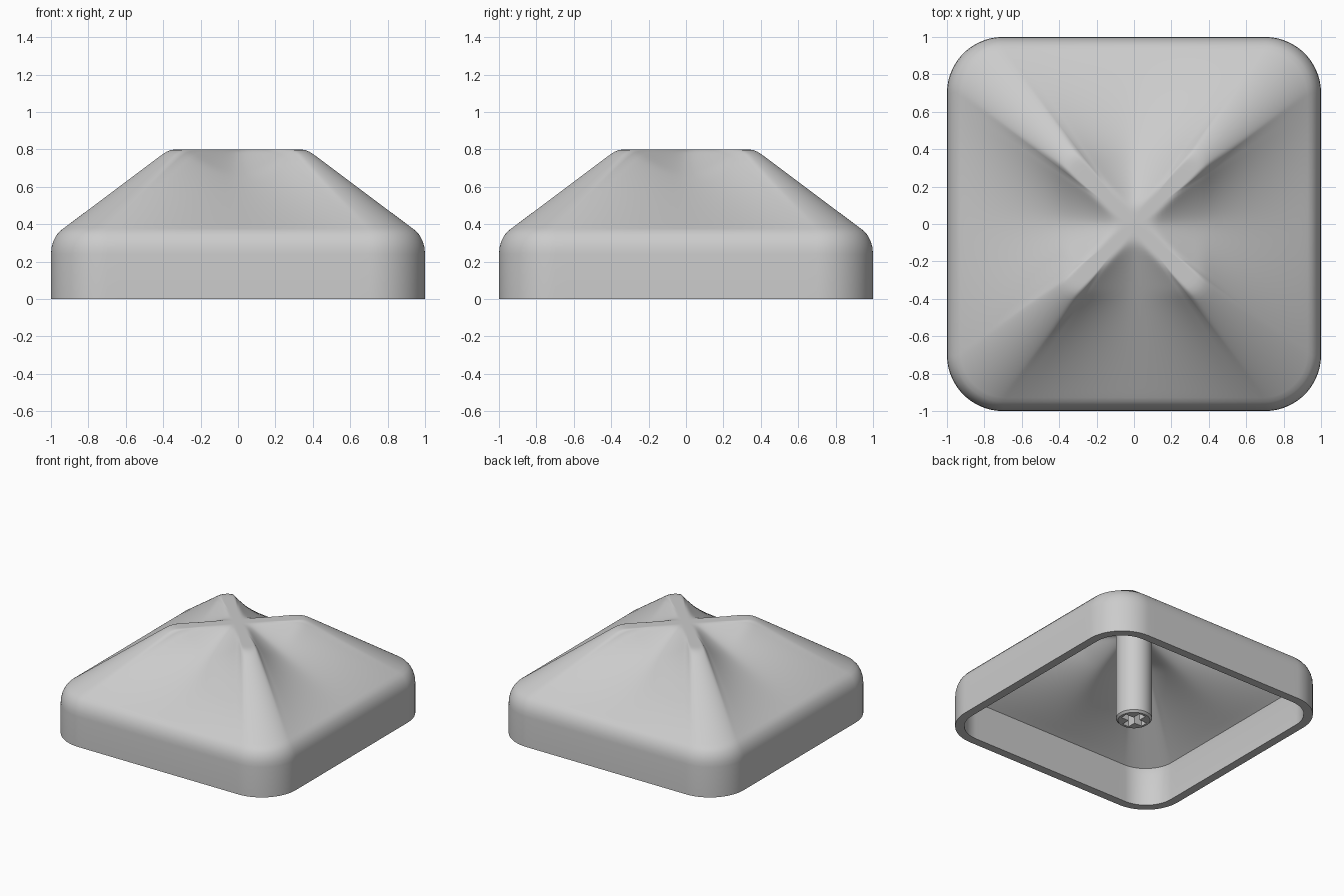
import bpy
import bmesh
import math
from mathutils import Vector

if "Cube" in bpy.data.objects:
    bpy.data.objects.remove(bpy.data.objects["Cube"])

grey = bpy.data.materials.new("light_grey")
grey.use_nodes = True
colour = (0.6, 0.6, 0.6, 1)
grey.diffuse_color = colour
grey.node_tree.nodes["Principled BSDF"].inputs["Base Color"].default_value = colour

SEG = 24                    # steps per corner arc and per straight side
TOP, EAVE = 0.8, 0.365      # ridge height and roof edge height
C0, R0 = 0.30, 0.07         # ridge end circle
C1, R1 = 0.70, 0.25         # roof corner circle


def outline(half, radius):
    """Rounded square, counter-clockwise, SEG steps per arc and side."""
    points = []
    c = half - radius
    for q in range(4):
        turn = q * math.pi / 2
        ca, sa = math.cos(turn), math.sin(turn)
        local = [(half, -c + 2 * c * i / SEG) for i in range(SEG)]
        for i in range(SEG):
            a = math.pi / 2 * i / SEG
            local.append((c + radius * math.cos(a), c + radius * math.sin(a)))
        points += [(x * ca - y * sa, x * sa + y * ca) for x, y in local]
    return points


def roof_height(x, y):
    """Cross-shaped ridges, conical corners and sunken valleys."""
    u, v = max(abs(x), abs(y)), min(abs(x), abs(y))
    slope = (TOP - EAVE) / (C1 + R1 - C0 - R0)
    run = (u - C0 - R0) / (C1 + R1 - C0 - R0)
    contact = min(u - R0, C0 + (C1 - C0) * run)
    if v < contact:
        ridge = TOP - slope * max(0, u - C0 - R0)
        valley = min(ridge, TOP - 0.51 * max(0, u - 0.1))
        return valley + (ridge - valley) * (v / contact) ** 1.6
    # Corner cone: first circle of the sweep that holds the point
    dc, dr = C1 - C0, R1 - R0
    p, q = u - C0, v - C0
    a = 2 * dc * dc - dr * dr
    b = dc * (p + q) + R0 * dr
    disc = b * b - a * (p * p + q * q - R0 * R0)
    k = (b - math.sqrt(disc)) / a if disc > 0 else 0
    return TOP - (TOP - EAVE) * min(1, max(0, k))


def finish(bm, name, angle):
    bmesh.ops.recalc_face_normals(bm, faces=bm.faces)
    mesh = bpy.data.meshes.new(name)
    bm.to_mesh(mesh)
    bm.free()
    obj = bpy.data.objects.new(name, mesh)
    bpy.context.collection.objects.link(obj)
    mesh.materials.append(grey)
    bpy.ops.object.select_all(action="DESELECT")
    obj.select_set(True)
    bpy.context.view_layer.objects.active = obj
    bpy.ops.object.shade_smooth_by_angle(angle=math.radians(angle))
    return obj


def roof_rings(scale, drop, steps=44):
    edge = outline(C1 + R1, R1)
    rings = []
    for n in range(steps):
        s = 1 - n / steps
        rings.append([Vector((x * s * scale, y * s * scale,
                              roof_height(x * s, y * s) - drop)) for x, y in edge])
    return rings


def wall_ring(inset, z):
    return [Vector((x, y, z)) for x, y in outline(1 - inset, 0.3 - inset)]


# Cap shell: inner ceiling, inner wall, rim, outer wall, shoulder, roof
inner = roof_rings(0.975, 0.07)
outer = roof_rings(1, 0)
rings = inner[::-1] + [wall_ring(0.066, 0.25), wall_ring(0.066, 0)]
profile = [(0, 0), (0, 0.24), (0.003, 0.275), (0.012, 0.308), (0.028, 0.34)]
rings += [wall_ring(i, z) for i, z in profile] + outer

bm = bmesh.new()
loops = [[bm.verts.new(p) for p in ring] for ring in rings]
count = len(loops[0])
for low, high in zip(loops, loops[1:]):
    for i in range(count):
        j = (i + 1) % count
        bm.faces.new((low[i], low[j], high[j], high[i]))
for loop, z in ((loops[0], TOP - 0.07), (loops[-1], TOP)):
    centre = bm.verts.new((0, 0, z))
    for i in range(count):
        bm.faces.new((loop[i], loop[(i + 1) % count], centre))
# Soften the ridges and valleys
soft = [v for loop in loops[:len(inner) - 1] + loops[-len(outer) + 1:] for v in loop]
for _ in range(4):
    bmesh.ops.smooth_vert(bm, verts=soft, factor=0.5,
                          use_axis_x=False, use_axis_y=False, use_axis_z=True)
finish(bm, "cap_shell", 40)

# Stem with a chamfered foot
bm = bmesh.new()
stem_loops = []
for radius, z in ((0.115, 0), (0.13, 0.015), (0.13, 0.76)):
    ring = [2 * math.pi * i / 48 for i in range(48)]
    stem_loops.append([bm.verts.new((radius * math.cos(a), radius * math.sin(a), z))
                       for a in ring])
for low, high in zip(stem_loops, stem_loops[1:]):
    for i in range(48):
        j = (i + 1) % 48
        bm.faces.new((low[i], low[j], high[j], high[i]))
bm.faces.new(stem_loops[0])
bm.faces.new(stem_loops[-1])
stem = finish(bm, "stem", 30)

# Cross-shaped socket cut into the foot of the stem
bm = bmesh.new()
arm, w = 0.095, 0.028
quarter = [(arm, -w), (arm, w), (w, w)]
cross = []
for _ in range(4):
    cross += quarter
    quarter = [(-y, x) for x, y in quarter]
face = bm.faces.new([bm.verts.new((x, y, -0.05)) for x, y in cross])
grown = bmesh.ops.extrude_face_region(bm, geom=[face])["geom"]
bmesh.ops.translate(bm, vec=(0, 0, 0.25),
                    verts=[g for g in grown if isinstance(g, bmesh.types.BMVert)])
cutter = finish(bm, "socket_cutter", 30)
cutter.hide_render = True

cut = stem.modifiers.new("socket", "BOOLEAN")
cut.operation = "DIFFERENCE"
cut.solver = "EXACT"
cut.object = cutter
bpy.context.view_layer.objects.active = stem
bpy.ops.object.modifier_apply(modifier=cut.name)
bpy.data.objects.remove(cutter)
